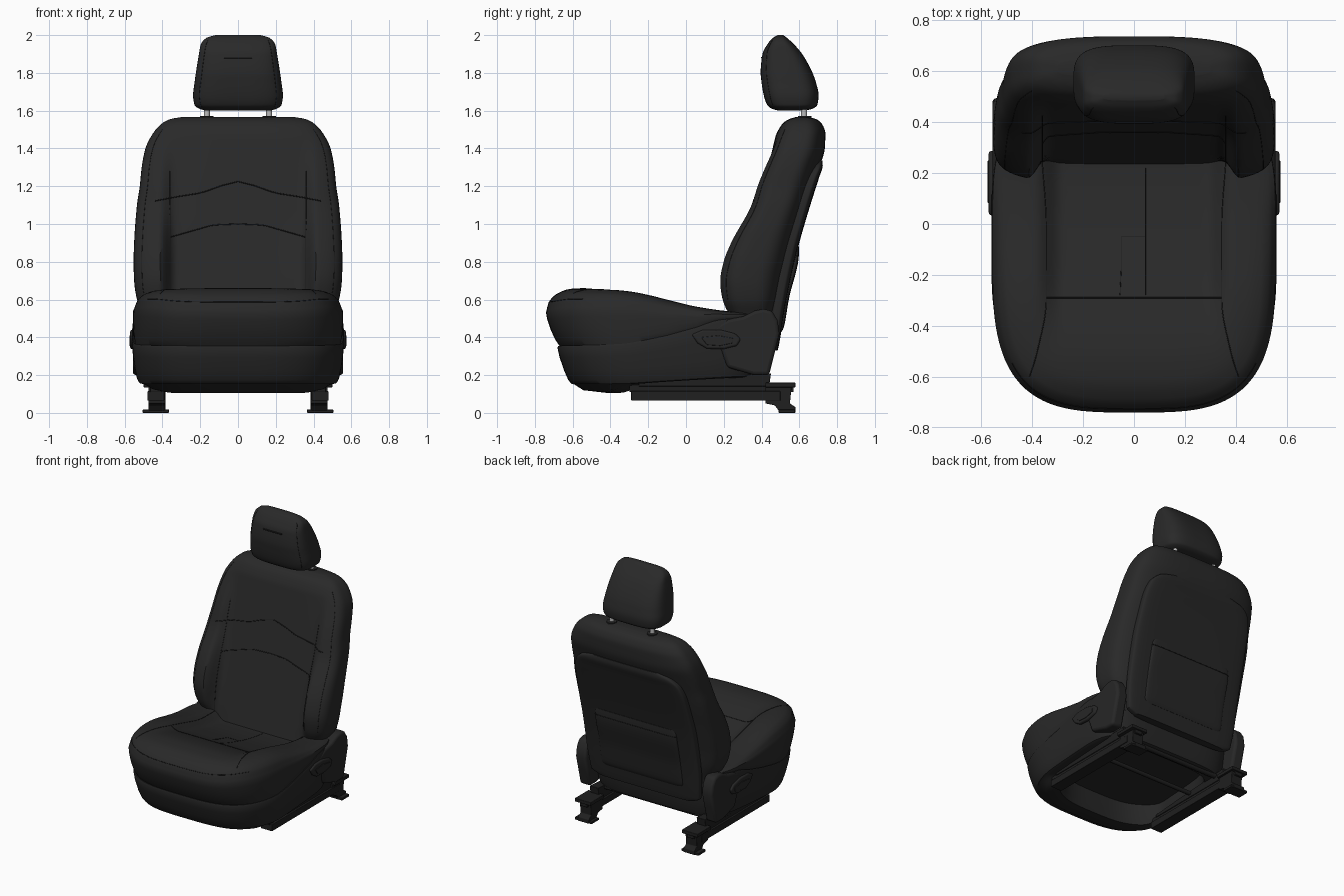
import bpy, bmesh, math
from mathutils import Vector

cube = bpy.data.objects.get("Cube")
if cube:
    bpy.data.objects.remove(cube, do_unlink=True)


def material(name, r, g, b):
    m = bpy.data.materials.new(name)
    m.use_nodes = True
    m.diffuse_color = (r, g, b, 1)
    bsdf = m.node_tree.nodes["Principled BSDF"]
    bsdf.inputs["Base Color"].default_value = (r, g, b, 1)
    bsdf.inputs["Roughness"].default_value = 0.7
    return m


FABRIC = material("charcoal fabric", 0.022, 0.022, 0.022)
PLASTIC = material("dark plastic", 0.02, 0.02, 0.02)
SEAM = material("black stitching", 0.011, 0.011, 0.011)
METAL = material("black metal", 0.014, 0.014, 0.014)
CHROME = material("bright steel", 0.5, 0.5, 0.5)


# ---- helpers ----
def curve_at(keys, u):
    """Monotone cubic through keys (u, a, b, ...)."""
    u = min(max(u, keys[0][0]), keys[-1][0])
    i = 0
    while i < len(keys) - 2 and u > keys[i + 1][0]:
        i += 1
    h = keys[i + 1][0] - keys[i][0]
    f = (u - keys[i][0]) / h
    out = []
    for c in range(1, len(keys[0])):
        slope = lambda j: (keys[j + 1][c] - keys[j][c]) / (keys[j + 1][0] - keys[j][0])

        def tangent(j):
            if j == 0:
                return slope(0)
            if j == len(keys) - 1:
                return slope(j - 1)
            a, b = slope(j - 1), slope(j)
            return 2 * a * b / (a + b) if a * b > 0 else 0
        p, q, m, n = keys[i][c], keys[i + 1][c], tangent(i) * h, tangent(i + 1) * h
        out.append(p + f * m + f * f * (3 * (q - p) - 2 * m - n) + f ** 3 * (2 * (p - q) + m + n))
    return out


def step(a, b, v):
    f = min(max((v - a) / (b - a), 0), 1)
    return f * f * (3 - 2 * f)


def power(v, e):
    return math.copysign(abs(v) ** e, v)


def finish(bm, name, mat, angle=40):
    bmesh.ops.recalc_face_normals(bm, faces=bm.faces)
    me = bpy.data.meshes.new(name)
    bm.to_mesh(me)
    bm.free()
    me.materials.append(mat)
    ob = bpy.data.objects.new(name, me)
    bpy.context.collection.objects.link(ob)
    bpy.ops.object.select_all(action='DESELECT')
    ob.select_set(True)
    bpy.context.view_layer.objects.active = ob
    bpy.ops.object.shade_smooth_by_angle(angle=math.radians(angle))
    return ob


def loft(name, rings, mat):
    bm = bmesh.new()
    vs = [[bm.verts.new(p) for p in r] for r in rings]
    n = len(vs[0])
    for a, b in zip(vs, vs[1:]):
        for i in range(n):
            bm.faces.new((a[i], a[(i + 1) % n], b[(i + 1) % n], b[i]))
    bm.faces.new(vs[0])
    bm.faces.new(vs[-1])
    return finish(bm, name, mat)


def prism(name, pts, x0, x1, mat, bevel=0.0):
    """Side profile (y, z) extruded from x0 to x1."""
    bm = bmesh.new()
    a, b = [[bm.verts.new((x, y, z)) for y, z in pts] for x in (x0, x1)]
    bm.faces.new(a)
    bm.faces.new(b)
    for i in range(len(pts)):
        j = (i + 1) % len(pts)
        bm.faces.new((a[i], a[j], b[j], b[i]))
    ob = finish(bm, name, mat, 35)
    if bevel:
        mod = ob.modifiers.new("Bevel", 'BEVEL')
        mod.width, mod.segments = bevel, 3
    return ob


def box(name, x0, x1, y0, y1, z0, z1, mat, bevel=0.004):
    return prism(name, [(y0, z0), (y1, z0), (y1, z1), (y0, z1)], x0, x1, mat, bevel)


def tube(name, pts, radius, mat):
    cu = bpy.data.curves.new(name, 'CURVE')
    cu.dimensions = '3D'
    cu.bevel_depth, cu.bevel_resolution, cu.use_fill_caps = radius, 2, True
    sp = cu.splines.new('POLY')
    sp.points.add(len(pts) - 1)
    for p, co in zip(sp.points, pts):
        p.co = (*co, 1)
    cu.materials.append(mat)
    ob = bpy.data.objects.new(name, cu)
    bpy.context.collection.objects.link(ob)


def span(a, b, n=24):
    return [a + (b - a) * i / n for i in range(n + 1)]


TURN = [math.tau * i / 128 for i in range(128)]


def body_point(keys, z, t, n_front, n_rear, dip=0):
    w, front, rear = curve_at(keys, z)
    e = 2 / (n_front if math.sin(t) < 0 else n_rear)
    x = w * power(math.cos(t), e)
    y = (front + rear) / 2 + (rear - front) / 2 * power(math.sin(t), e)
    if math.sin(t) < 0:
        y += dip * (1 - step(0.33, 0.42, abs(x))) * -math.sin(t)
    return Vector((x, y, z))


def body(name, keys, mat, n_front, n_rear, dip=lambda z: 0, levels=48):
    z0, z1 = keys[0][0], keys[-1][0]
    zs = [z0 + (z1 - z0) * (1 - math.cos(math.pi * f)) / 2 for f in span(0, 1, levels)]
    return loft(name, [[body_point(keys, z, t, n_front, n_rear, dip(z)) for t in TURN] for z in zs], mat)


# ---- backrest: height, half width, front, rear ----
BACK = [(0.36, 0.42, 0.27, 0.44), (0.42, 0.47, 0.24, 0.47), (0.5, 0.49, 0.215, 0.49), (0.6, 0.535, 0.175, 0.515),
        (0.7, 0.55, 0.162, 0.535), (0.8, 0.553, 0.18, 0.56), (0.9, 0.55, 0.22, 0.585), (1.1, 0.535, 0.33, 0.64),
        (1.2, 0.52, 0.36, 0.672), (1.3, 0.51, 0.40, 0.705), (1.4, 0.49, 0.445, 0.735), (1.48, 0.45, 0.48, 0.738),
        (1.53, 0.405, 0.51, 0.72), (1.555, 0.36, 0.545, 0.69), (1.566, 0.30, 0.58, 0.65)]


def back_dip(z):
    """Depth of the straight, leaning centre insert behind the bolsters."""
    return max(0, 0.24 + 0.24 * (z - 0.49) - curve_at(BACK, z)[1])


def back_front(x, z):
    side = math.acos(min(abs(x) / curve_at(BACK, z)[0], 1) ** 2)
    p = body_point(BACK, z, -side, 4, 3, back_dip(z))
    return (x, p.y, z)


body("backrest_cushion", BACK, FABRIC, 4, 3, back_dip, 64)
WAVES = {"upper": (0.44, [(0, 1.225), (0.08, 1.205), (0.2, 1.165), (0.32, 1.145), (0.45, 1.12)]),
         "lower": (0.36, [(0, 1.0), (0.12, 0.995), (0.22, 0.97), (0.36, 0.93)])}
for key, (reach, wave) in WAVES.items():
    tube(key + "_backrest_seam", [back_front(x, curve_at(wave, abs(x))[0]) for x in span(-reach, reach, 60)], 0.003, SEAM)
for s, side in ((1, "left"), (-1, "right")):
    tube(side + "_backrest_insert_seam", [back_front(s * 0.36, z) for z in span(0.5, 1.28, 40)], 0.002, SEAM)
    t = math.radians(-32 if s > 0 else -148)
    tube(side + "_backrest_side_seam", [body_point(BACK, z, t, 4, 3) for z in span(0.6, 1.5, 40)], 0.0015, SEAM)

# ---- rear panel with map pocket ----
PANEL = [(0.33, 0.38, 0.43, 0.485), (0.36, 0.44, 0.425, 0.492), (0.6, 0.46, 0.45, 0.533), (0.87, 0.46, 0.50, 0.592),
         (1.0, 0.455, 0.54, 0.628), (1.15, 0.445, 0.585, 0.674), (1.25, 0.42, 0.62, 0.706), (1.31, 0.36, 0.65, 0.724),
         (1.335, 0.27, 0.67, 0.722)]
POCKET = [(0.43, 0.31, 0.46, 0.506), (0.45, 0.33, 0.46, 0.517), (0.6, 0.33, 0.48, 0.544),
          (0.85, 0.33, 0.53, 0.598), (0.88, 0.32, 0.53, 0.598)]
body("rear_panel", PANEL, PLASTIC, 4, 5)
body("map_pocket", POCKET, PLASTIC, 4, 8, levels=20)
tube("pocket_hem", [body_point(POCKET, 0.83, t, 4, 8) for t in span(0.02, math.pi - 0.02, 40)], 0.0025, SEAM)

# ---- headrest on two posts ----
HEAD = [(1.6, 0.17, 0.49, 0.63), (1.61, 0.205, 0.455, 0.67), (1.63, 0.23, 0.43, 0.695), (1.68, 0.238, 0.412, 0.702),
        (1.75, 0.23, 0.40, 0.688), (1.8, 0.223, 0.395, 0.67), (1.9, 0.207, 0.405, 0.615), (1.95, 0.197, 0.43, 0.573),
        (1.985, 0.168, 0.46, 0.535), (2.0, 0.12, 0.485, 0.515)]
body("headrest", HEAD, FABRIC, 3.5, 3.5)
tube("headrest_front_seam", [(x, 0.401, 1.88) for x in (-0.075, 0.075)], 0.005, SEAM)
for s, side in ((1, "left"), (-1, "right")):
    t = math.radians(-40 if s > 0 else -140)
    tube(side + "_headrest_seam", [body_point(HEAD, z, t, 3.5, 3.5) for z in span(1.62, 1.97)], 0.0015, SEAM)
    tube(side + "_headrest_post", [(s * 0.165, 0.625, 1.5), (s * 0.165, 0.625, 1.64)], 0.016, CHROME)
    tube(side + "_post_collar", [(s * 0.165, 0.628, 1.54), (s * 0.165, 0.628, 1.572)], 0.036, PLASTIC)

# ---- seat cushion ----
TOP = [(-0.75, 0.64), (-0.6, 0.664), (-0.4, 0.657), (-0.3, 0.647), (-0.2, 0.628), (-0.1, 0.602), (0, 0.576),
       (0.1, 0.556), (0.22, 0.54), (0.45, 0.53)]
LOW = [(-0.75, 0.35), (-0.4, 0.36), (-0.2, 0.385), (0, 0.43), (0.2, 0.49), (0.45, 0.5)]
ROLL = [(0, 1), (0.6, 0.995), (0.8, 0.975), (0.9, 0.92), (0.96, 0.82), (1, 0.62)]
WIDE, MID, FRONT, REAR, ROUND = 0.556, -0.1, 0.652, 0.53, 3.4


def plan(t, scale):
    ahead = math.sin(t) < 0
    e = 2 / (ROUND if ahead else 5)
    return scale * WIDE * power(math.cos(t), e), MID + scale * (FRONT if ahead else REAR) * power(math.sin(t), e)


def cushion_point(x, y, h):
    dip = 0.065 * step(-0.55, -0.15, y) * (1 - step(0.28, 0.39, abs(x)))
    low = curve_at(LOW, y)[0]
    z = low + h * (curve_at(TOP, y)[0] - low) - dip
    return Vector((x, y + 0.075 * (1 - h) ** 2 * step(-0.1, -0.7, y), z))


def cushion_top(x, y):
    n, d = (ROUND, FRONT) if y < MID else (5, REAR)
    r = (abs(x / WIDE) ** n + abs((y - MID) / d) ** n) ** (1 / n)
    return cushion_point(x, y, curve_at(ROLL, r)[0])


rings = [[cushion_point(*plan(t, r), curve_at(ROLL, r)[0]) for t in TURN] for r in span(0.04, 0.9, 24) + span(0.91, 1, 9)]
rings += [[cushion_point(*plan(t, r), h) for t in TURN] for r, h in ((1.002, 0.5), (1, 0.3), (0.995, 0.12), (0.985, 0))]
rings.append([Vector((*plan(t, 0.85), 0.33)) for t in TURN])
loft("seat_cushion", rings, FABRIC)
tube("seat_cross_seam", [cushion_top(x, -0.29) for x in span(-0.345, 0.345)], 0.0025, SEAM)
tube("seat_centre_seam", [cushion_top(0.045, y) for y in span(-0.28, 0.22)], 0.0015, SEAM)
tube("seat_loop_seam", [cushion_top(x, y) for x, y in ((0.045, -0.05), (0, -0.05), (-0.05, -0.05), (-0.05, -0.17),
                                                       (-0.055, -0.28))], 0.0015, SEAM)
tube("cushion_front_seam", [cushion_point(*plan(t, 0.965), curve_at(ROLL, 0.965)[0])
                            for t in span(-math.pi + 0.6, -0.6, 60)], 0.002, SEAM)
EDGE = [(-0.6, 0.41), (-0.5, 0.38), (-0.3, 0.345), (0, 0.345), (0.24, 0.36)]
for s, side in ((1, "left"), (-1, "right")):
    tube(side + "_bolster_seam", [cushion_top(s * curve_at(EDGE, y)[0], y) for y in span(-0.6, 0.24, 40)], 0.002, SEAM)


# ---- lower trim skirt, hollow underneath, with a deep front lip ----
def trim_point(t, scale, h, lift, tuck=0, drop=0):
    x, y = plan(t, scale)
    bottom = 0.15 + 0.04 * step(-0.5, 0.45, y)
    slide = (0.075 + 0.035 * (1 - h) + tuck) * step(-0.1, -0.6, y)
    z = bottom + h * (curve_at(LOW, y)[0] + 0.005 - bottom) + lift - drop * step(-0.3, -0.55, y)
    return Vector((x, y + slide, z))


SKIRT = [(0.9, 0.5, 0), (0.96, 0.97, 0), (1, 1, 0), (1.008, 0.95, 0), (1.004, 0.7, 0), (0.985, 0.35, 0),
         (0.965, 0.12, 0), (0.945, 0.02, 0), (0.92, 0, 0), (0.88, 0, 0, 0.02, 0.03), (0.80, 0, 0, 0.09, 0.044),
         (0.79, 0, 0.02, 0.1, 0.02), (0.78, 0, 0.1, 0.1)]
loft("seat_skirt", [[trim_point(t, *k) for t in TURN] for k in SKIRT], PLASTIC)
tube("middle_cross_bar", [(-0.42, 0.1, 0.17), (0.42, 0.1, 0.17)], 0.015, METAL)
tube("rear_cross_bar", [(-0.42, 0.36, 0.19), (0.42, 0.36, 0.19)], 0.02, METAL)

# ---- hinge covers, recliner levers, rails and feet ----
HINGE = [(0.14, 0.45), (0.22, 0.495), (0.3, 0.51), (0.36, 0.54), (0.41, 0.55), (0.455, 0.54),
         (0.485, 0.49), (0.495, 0.42), (0.47, 0.32), (0.44, 0.2), (0.36, 0.2), (0.22, 0.24)]
LEVER = [(0.03, 0.415), (0.09, 0.44), (0.18, 0.44), (0.26, 0.42), (0.29, 0.39), (0.27, 0.355), (0.2, 0.338),
         (0.11, 0.34), (0.06, 0.37)]
GRIP = [(0.08, 0.40), (0.17, 0.41), (0.25, 0.395), (0.25, 0.37), (0.18, 0.355), (0.11, 0.36)]
FOOT = [(0.42, 0.15), (0.42, 0.05), (0.47, 0.04), (0.5, 0.0), (0.58, 0.0), (0.58, 0.03), (0.55, 0.05), (0.56, 0.15)]
RISER = [(-0.25, 0.14), (0.44, 0.14), (0.45, 0.21), (0.3, 0.2), (0, 0.18), (-0.25, 0.16)]
for s, side in ((1, "left"), (-1, "right")):
    prism(side + "_hinge_cover", HINGE, s * 0.47, s * 0.557, PLASTIC, 0.018)
    prism(side + "_recliner_lever", LEVER, s * 0.54, s * 0.571, PLASTIC, 0.01)
    prism(side + "_lever_grip", GRIP, s * 0.565, s * 0.575, PLASTIC, 0.003)
    box(side + "_lower_rail", s * 0.39, s * 0.48, -0.29, 0.5, 0.065, 0.115, METAL)
    box(side + "_upper_rail", s * 0.405, s * 0.465, -0.3, 0.57, 0.11, 0.15, METAL)
    prism(side + "_rail_riser", RISER, s * 0.40, s * 0.47, METAL, 0.004)
    prism(side + "_rear_foot", FOOT, s * 0.385, s * 0.475, METAL, 0.004)
    box(side + "_foot_plate", s * 0.365, s * 0.505, 0.49, 0.575, 0.0, 0.018, METAL)
    box(side + "_rear_bracket", s * 0.37, s * 0.50, 0.42, 0.58, 0.135, 0.16, METAL)
